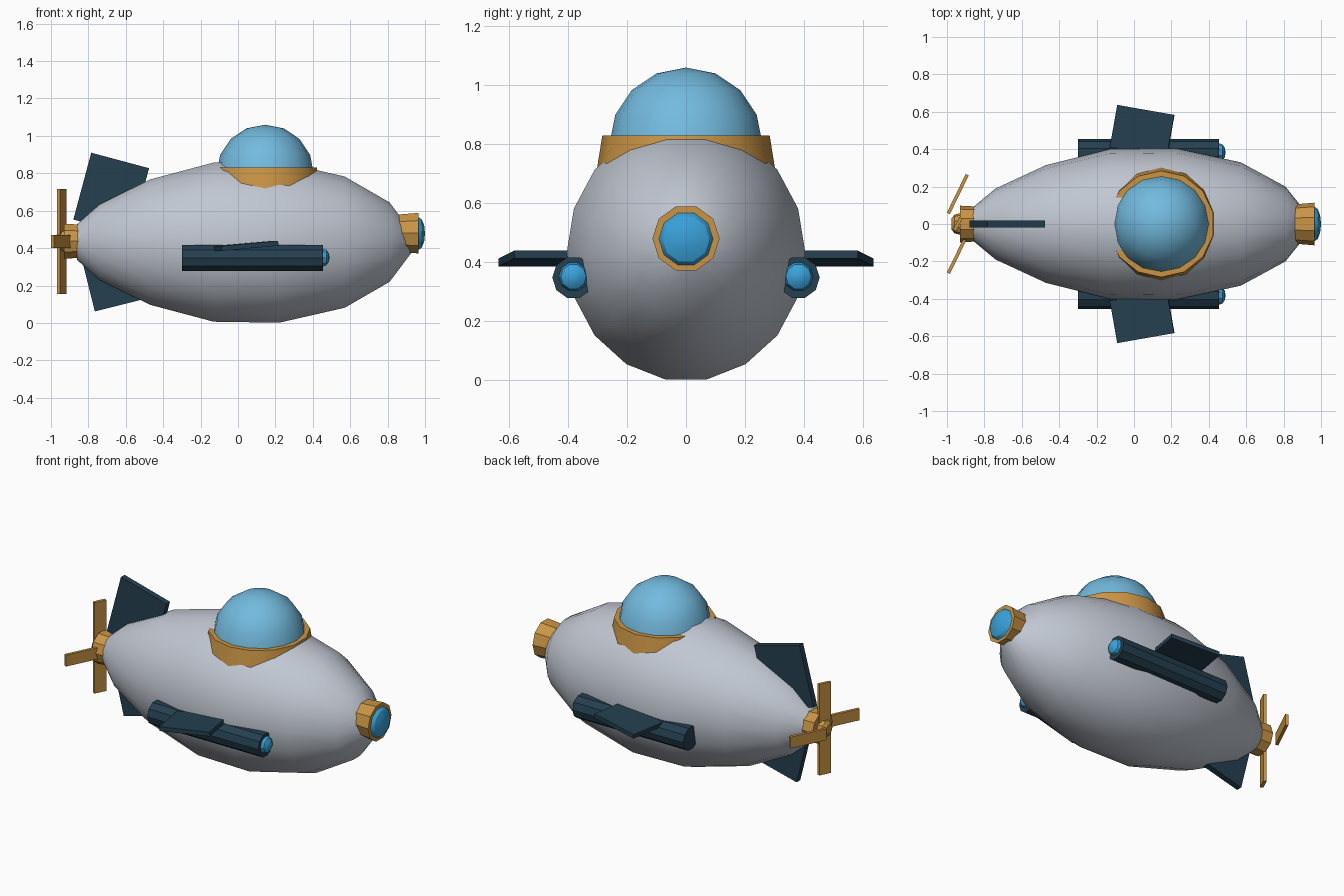
import bpy, bmesh, math
from mathutils import Matrix, Vector, Euler

cube = bpy.data.objects.get("Cube")
if cube:
    bpy.data.objects.remove(cube, do_unlink=True)


def material(name, rgb):
    mat = bpy.data.materials.new(name)
    mat.use_nodes = True
    color = (*rgb, 1)
    mat.diffuse_color = color
    mat.node_tree.nodes["Principled BSDF"].inputs["Base Color"].default_value = color
    return mat


GREY = material("hull grey", (0.53, 0.57, 0.64))
BRASS = material("brass", (0.59, 0.30, 0.06))
NAVY = material("dark navy", (0.018, 0.05, 0.08))
GLASS = material("dome glass", (0.17, 0.49, 0.73))
LAMP = material("lamp blue", (0.04, 0.36, 0.70))


def finish(name, bm, mat, location, rotation=(0, 0, 0)):
    bmesh.ops.recalc_face_normals(bm, faces=bm.faces)
    mesh = bpy.data.meshes.new(name)
    bm.to_mesh(mesh)
    bm.free()
    mesh.materials.append(mat)
    obj = bpy.data.objects.new(name, mesh)
    bpy.context.collection.objects.link(obj)
    obj.location = location
    obj.rotation_euler = [math.radians(a) for a in rotation]
    bpy.ops.object.select_all(action="DESELECT")
    obj.select_set(True)
    bpy.context.view_layer.objects.active = obj
    bpy.ops.object.shade_smooth_by_angle(angle=math.radians(30))
    return obj


def lathe(name, profile, sides, mat, location, axis="X", stretch=1.0):
    """Revolve (distance, radius) pairs; a vertex always points along y."""
    bm = bmesh.new()
    rings = []
    for d, r in profile:
        count = sides if r > 0 else 1
        ring = []
        for i in range(count):
            a = math.tau * i / sides
            u, v = r * math.cos(a), r * math.sin(a) * stretch
            ring.append(bm.verts.new((d, u, v) if axis == "X" else (v, u, d)))
        rings.append(ring)
    for a, b in zip(rings, rings[1:]):
        for i in range(sides):
            j = (i + 1) % sides
            corners = [a[i % len(a)], a[j % len(a)], b[j % len(b)], b[i % len(b)]]
            bm.faces.new(list(dict.fromkeys(corners)))
    for ring in (rings[0], rings[-1]):
        if len(ring) > 1:
            bm.faces.new(ring)
    return finish(name, bm, mat, location)


def box(name, size, mat, location, rotation):
    bm = bmesh.new()
    bmesh.ops.create_cube(bm, size=1)
    bmesh.ops.scale(bm, vec=size, verts=bm.verts)
    return finish(name, bm, mat, location, rotation)


def lens(name, radius, depth, location):
    """Shallow rounded lamp glass bulging towards the nose."""
    profile = [(-0.03, radius)]
    for angle in (0, 30, 60, 90):
        t = math.radians(angle)
        r = radius * math.cos(t) if angle < 90 else 0
        profile.append((depth * math.sin(t), r))
    lathe(name, profile, 10, LAMP, location)


# Hull, slightly taller than wide
AXIS = 0.432
lathe("hull", [(-0.87, 0), (-0.86, 0.09), (-0.74, 0.19), (-0.47, 0.315),
               (-0.13, 0.40), (0.22, 0.405), (0.57, 0.33), (0.81, 0.20),
               (0.93, 0.05), (0.95, 0)],
      18, GREY, (0, 0, AXIS), stretch=1.08)

# Cockpit dome and its collar
dome = []
for k in range(5):
    t = math.pi / 8 * k
    dome.append((0.26 * math.cos(t), 0.26 * math.sin(t)))
lathe("cockpit_dome", dome, 16, GLASS, (0.145, 0, 0.80), "Z")
lathe("dome_collar", [(0, 0.305), (0.13, 0.284)], 14, BRASS,
      (0.145, 0, 0.70), "Z")

# Nose lamp
lathe("nose_ring", [(0, 0.105), (0.105, 0.114)], 10, BRASS, (0.86, 0, 0.48))
lens("nose_lamp", 0.092, 0.035, (0.965, 0, 0.478))

# Side tubes with lamps, and wings
for side, label in ((-1, "front"), (1, "back")):
    y = 0.382 * side
    lathe(label + "_tube", [(-0.30, 0.072), (0.455, 0.072)], 10, NAVY, (0, y, 0.347))
    lens(label + "_tube_lamp", 0.05, 0.035, (0.455, y, 0.35))
    box(label + "_wing", (0.31, 0.27, 0.026), NAVY,
        (0.04, 0.477 * side, 0.412), (0, -5, -10 * side))

# Tail fins
box("upper_fin", (0.32, 0.036, 0.37), NAVY, (-0.678, 0, 0.69), (0, 15, 0))
box("lower_fin", (0.32, 0.036, 0.37), NAVY, (-0.655, 0, 0.28), (0, -14, 0))

# Propeller hub, spinner and pitched blades
lathe("propeller_hub", [(-0.93, 0.098), (-0.85, 0.094)], 10, BRASS, (0, 0, 0.437))
lathe("spinner", [(-0.975, 0.03), (-0.96, 0.05), (-0.92, 0.06)], 10, BRASS,
      (0, 0, 0.437))
for sign, high, across in ((1, "upper", "back"), (-1, "lower", "front")):
    box(high + "_blade", (0.018, 0.075, 0.27), BRASS,
        (-0.942, 0, 0.436 + 0.145 * sign), (0, 0, -26))
    box(across + "_blade", (0.018, 0.23, 0.07), BRASS,
        (-0.942, 0.16 * sign, 0.436), (0, 0, -26))
